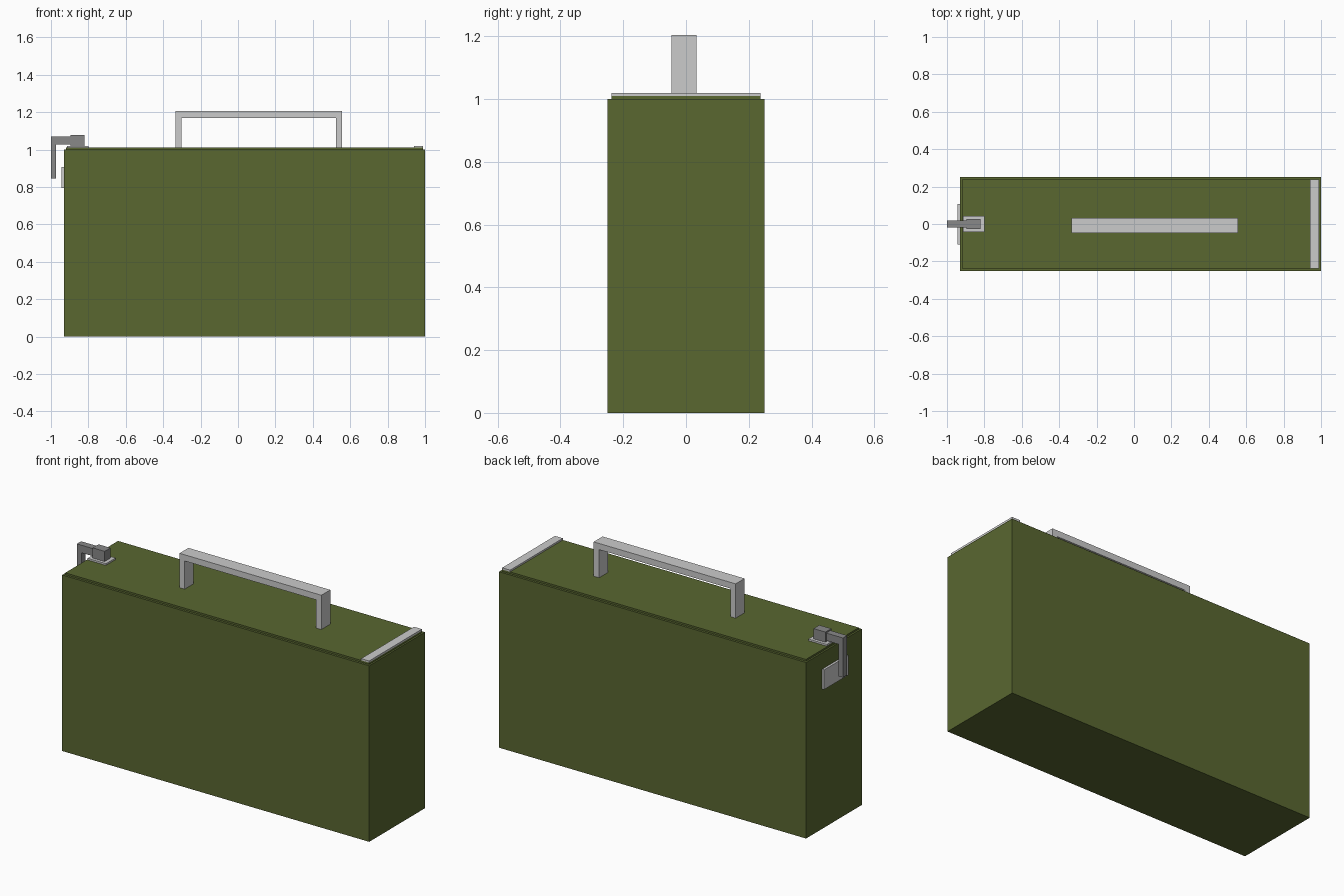
import bpy, bmesh

if "Cube" in bpy.data.objects:
    bpy.data.objects.remove(bpy.data.objects["Cube"])


def material(name, rgb):
    m = bpy.data.materials.new(name)
    m.diffuse_color = (*rgb, 1)
    m.use_nodes = True
    m.node_tree.nodes["Principled BSDF"].inputs["Base Color"].default_value = m.diffuse_color
    return m


def prism(name, profile, y0, y1, mat=None):
    """Extrude an x-z outline from y0 to y1."""
    bm = bmesh.new()
    face = bm.faces.new([bm.verts.new((x, y0, z)) for x, z in profile])
    ext = bmesh.ops.extrude_face_region(bm, geom=[face])
    verts = [v for v in ext["geom"] if isinstance(v, bmesh.types.BMVert)]
    bmesh.ops.translate(bm, verts=verts, vec=(0, y1 - y0, 0))
    bmesh.ops.recalc_face_normals(bm, faces=bm.faces)
    mesh = bpy.data.meshes.new(name)
    bm.to_mesh(mesh)
    bm.free()
    obj = bpy.data.objects.new(name, mesh)
    bpy.context.collection.objects.link(obj)
    if mat:
        mesh.materials.append(mat)
    return obj


def box(name, x0, x1, y0, y1, z0, z1, mat=None):
    return prism(name, [(x0, z0), (x1, z0), (x1, z1), (x0, z1)], y0, y1, mat)


green = material("olive_paint", (0.10, 0.135, 0.03))
steel = material("dark_steel", (0.25, 0.25, 0.25))

# Case and slightly inset lid
box("case_body", -0.93, 1.0, -0.25, 0.25, 0, 1.0, green)
box("lid", -0.92, 0.99, -0.237, 0.237, 1.0, 1.01, green)

# Hinge strip across the lid
box("hinge_strip", 0.94, 0.99, -0.237, 0.237, 1.003, 1.02)

# Carry handle: one U-shaped bar
prism("carry_handle",
      [(-0.335, 1.005), (-0.302, 1.005), (-0.302, 1.17), (0.523, 1.17),
       (0.523, 1.005), (0.557, 1.005), (0.557, 1.205), (-0.335, 1.205)],
      -0.047, 0.033)

# Latch: base plate, pivot block, bent arm and catch plate on the end wall
box("latch_base", -0.915, -0.80, -0.043, 0.043, 1.005, 1.02)
box("latch_block", -0.895, -0.82, -0.026, 0.026, 1.02, 1.078, steel)
prism("latch_arm",
      [(-1.0, 0.845), (-0.972, 0.845), (-0.972, 1.027), (-0.88, 1.027),
       (-0.88, 1.07), (-1.0, 1.07)],
      -0.019, 0.019, steel)
box("catch_plate", -0.943, -0.928, -0.11, 0.106, 0.795, 0.907)
